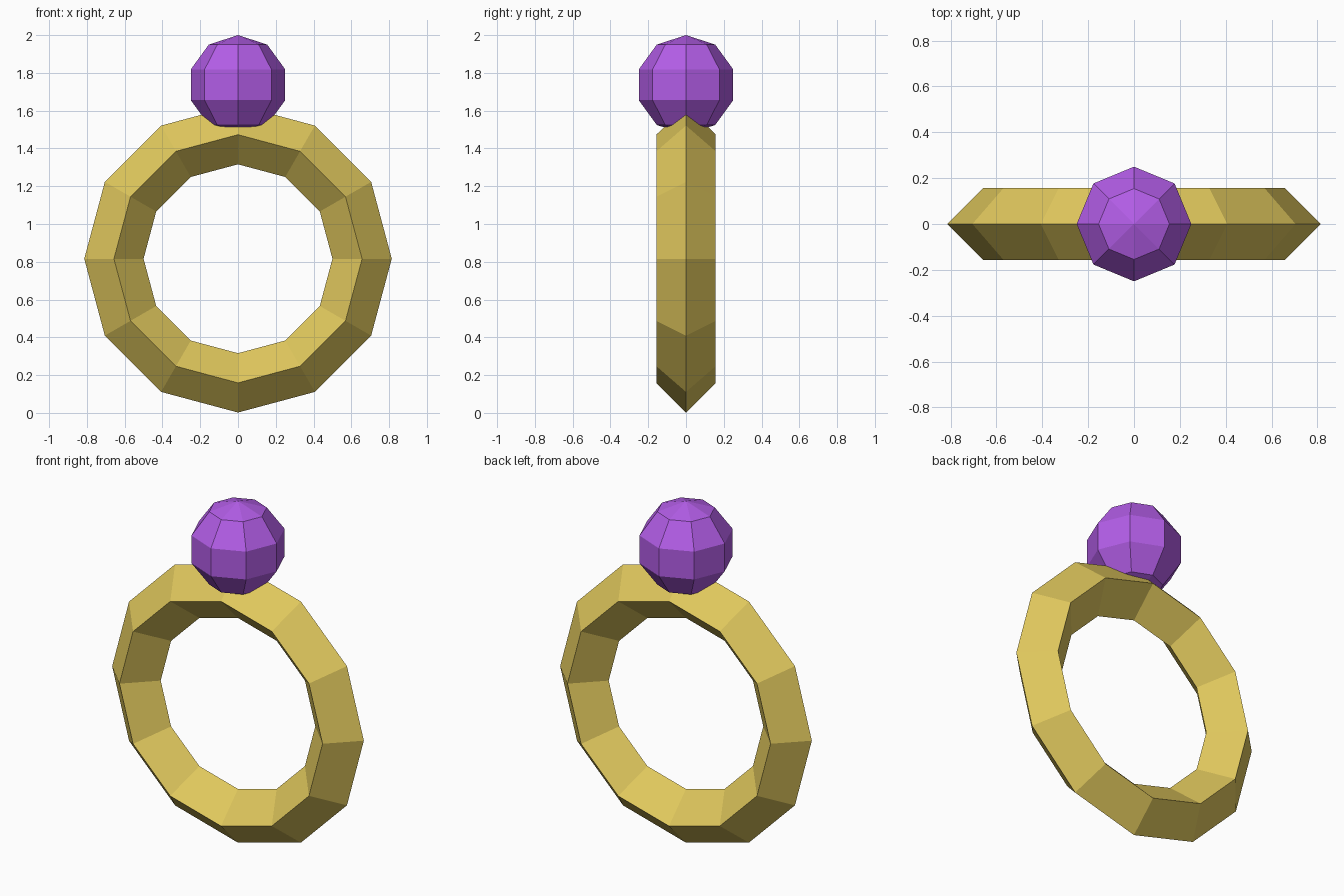
import bpy
from math import radians

if "Cube" in bpy.data.objects:
    bpy.data.objects.remove(bpy.data.objects["Cube"])


def finish(name, color):
    obj = bpy.context.object
    obj.name = name
    bpy.ops.object.transform_apply(location=False, rotation=True, scale=True)
    bpy.ops.object.shade_flat()
    mat = bpy.data.materials.new(name + "_material")
    mat.diffuse_color = color
    mat.use_nodes = True
    mat.node_tree.nodes["Principled BSDF"].inputs["Base Color"].default_value = mat.diffuse_color
    obj.data.materials.append(mat)
    return obj


# Gold band: twelve segments with a diamond cross-section, standing upright
bpy.ops.mesh.primitive_torus_add(major_segments=12, minor_segments=4,
                                 major_radius=0.657, minor_radius=0.157,
                                 location=(0, 0, 0.816),
                                 rotation=(radians(90), 0, 0))
finish("ring_band", (0.75, 0.58, 0.11, 1))

# Purple gem: faceted ball sunk slightly into the top of the band
bpy.ops.mesh.primitive_uv_sphere_add(segments=8, ring_count=5, radius=0.263,
                                     location=(0, 0, 1.737))
finish("gem", (0.45, 0.11, 0.8, 1))
